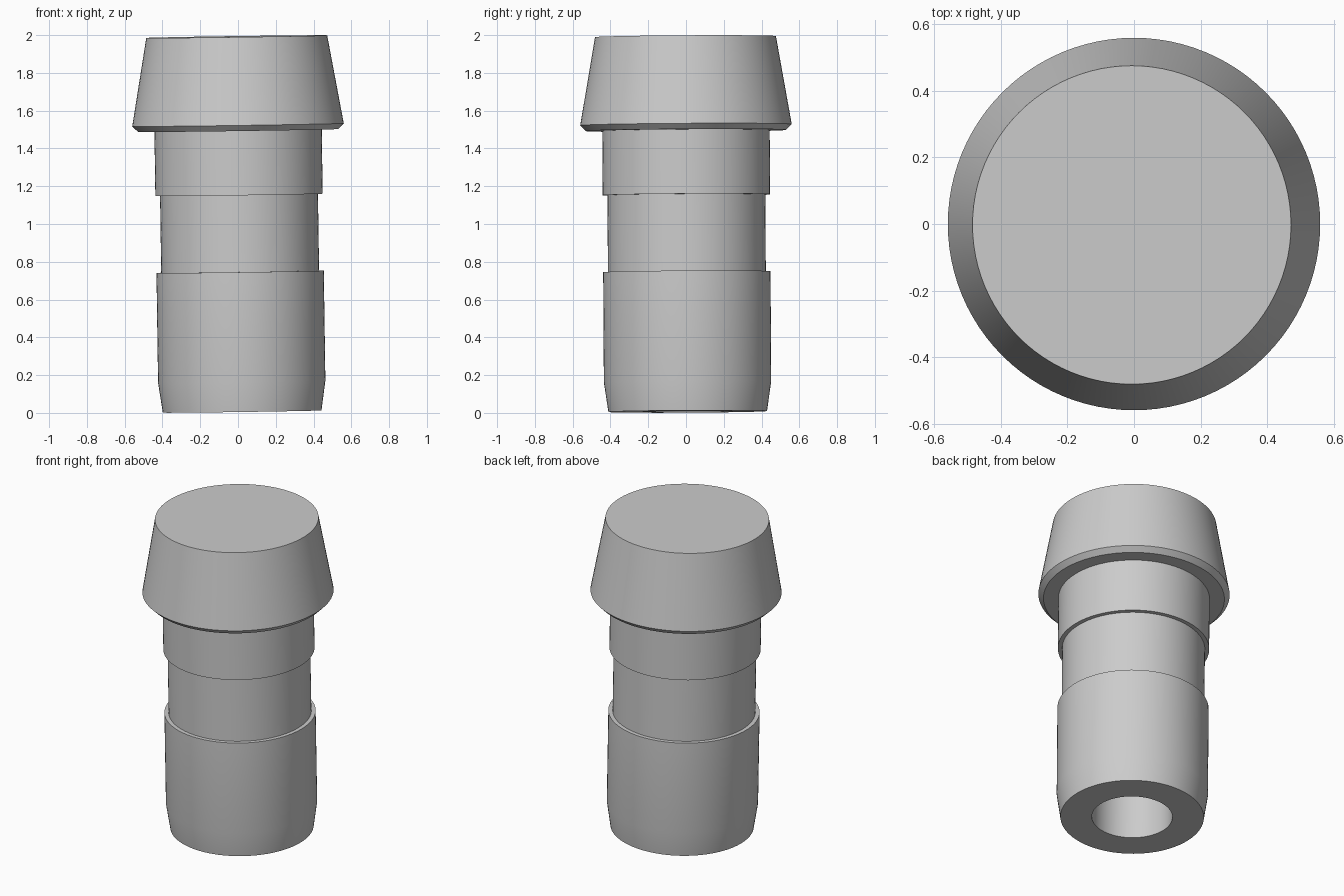
import bpy, bmesh
from math import tau
from mathutils import Matrix, Vector

cube = bpy.data.objects.get("Cube")
if cube:
    bpy.data.objects.remove(cube)

SEGMENTS = 96

grey = bpy.data.materials.new("plain_grey")
grey.use_nodes = True
grey.diffuse_color = (0.6, 0.6, 0.6, 1)
grey.node_tree.nodes["Principled BSDF"].inputs["Base Color"].default_value = (0.6, 0.6, 0.6, 1)

# The whole plug leans very slightly
axis = Vector((-0.0145, -0.006, 1)).normalized()
lean = Vector((0, 0, 1)).rotation_difference(axis).to_matrix().to_4x4()
placement = Matrix.Translation((0.022, 0.009, 0.0073)) @ lean


def lathe(name, profile):
    """Revolve a (radius, height) profile around the leaning axis."""
    bm = bmesh.new()
    verts = [bm.verts.new((r, 0, z)) for r, z in profile]
    edges = [bm.edges.new(pair) for pair in zip(verts, verts[1:])]
    bmesh.ops.spin(bm, geom=verts + edges, cent=(0, 0, 0), axis=(0, 0, 1),
                   angle=tau, steps=SEGMENTS, use_merge=True)
    bmesh.ops.remove_doubles(bm, verts=bm.verts, dist=0.0001)
    bmesh.ops.recalc_face_normals(bm, faces=bm.faces)
    # Profiles run upward on the outside, so the outer walls face away from the axis
    outer = max(bm.faces, key=lambda f: f.calc_center_median().xy.length)
    if outer.normal.xy.dot(outer.calc_center_median().xy) < 0:
        bmesh.ops.reverse_faces(bm, faces=bm.faces)
    mesh = bpy.data.meshes.new(name)
    bm.to_mesh(mesh)
    bm.free()
    mesh.materials.append(grey)
    obj = bpy.data.objects.new(name, mesh)
    bpy.context.collection.objects.link(obj)
    obj.matrix_world = placement
    bpy.ops.object.select_all(action="DESELECT")
    obj.select_set(True)
    bpy.context.view_layer.objects.active = obj
    bpy.ops.object.shade_smooth_by_angle(angle=0.5)
    return obj


# Stepped shank with a blind bore from below and a shallow groove
lathe("stepped_shank", [
    (0, 1.3), (0.236, 1.3), (0.236, 0), (0.42, 0), (0.443, 0.158),
    (0.443, 0.74), (0.418, 0.74), (0.418, 1.147),
    (0.443, 1.147), (0.443, 1.488)])

# Tapered head with a chamfered lower rim
lathe("tapered_head", [
    (0.443, 1.488), (0.53, 1.488), (0.56, 1.518), (0.479, 1.985), (0, 1.985)])
